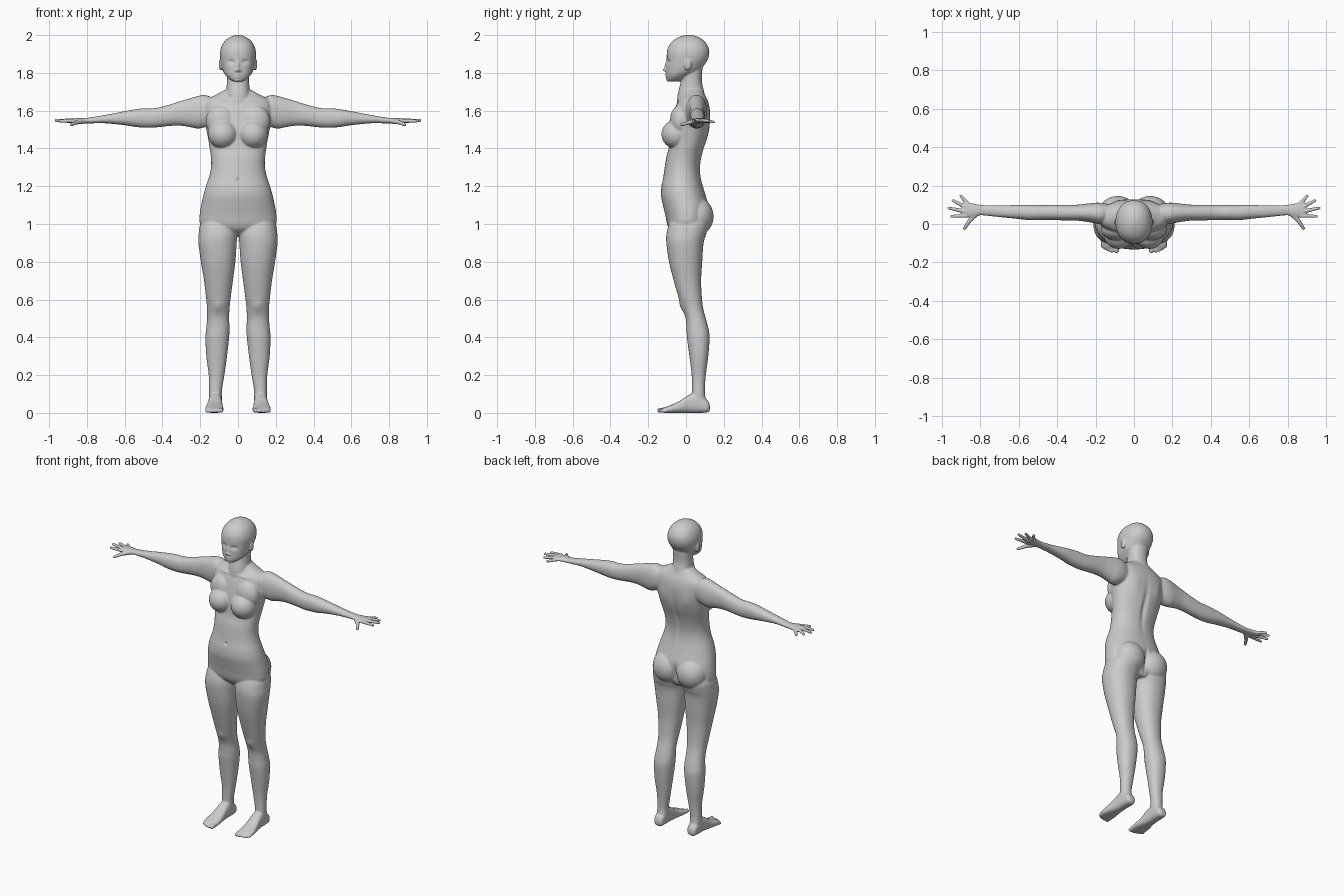
import bpy, bmesh, math
from mathutils import Vector, Matrix

bm = bmesh.new()
AXES = {'X': (0, 1, 2), 'Y': (1, 0, 2), 'Z': (2, 0, 1)}


def spline(rows, steps=4):
    out = []
    for i in range(len(rows) - 1):
        p0, p1, p2, p3 = rows[max(i - 1, 0)], rows[i], rows[i + 1], rows[min(i + 2, len(rows) - 1)]
        for k in range(steps):
            t = k / steps
            out.append([b + 0.5 * t * (c - a + t * (2 * a - 5 * b + 4 * c - d + t * (3 * (b - c) + d - a)))
                        for a, b, c, d in zip(p0, p1, p2, p3)])
    return out + [rows[-1]]


def loft(axis, rows, n=2.2, seg=48):
    """Rows: position on axis, then low/high bounds on the other two axes."""
    ax, ia, ib = AXES[axis]
    rings = []
    for t, a0, a1, b0, b1 in spline(rows):
        ring = []
        for k in range(seg):
            w = 2 * math.pi * k / seg
            c, s = math.cos(w), math.sin(w)
            co = [0, 0, 0]
            co[ax] = t
            co[ia] = (a0 + a1) / 2 + (a1 - a0) / 2 * math.copysign(abs(c) ** (2 / n), c)
            co[ib] = (b0 + b1) / 2 + (b1 - b0) / 2 * math.copysign(abs(s) ** (2 / n), s)
            ring.append(bm.verts.new(co))
        rings.append(ring)
    for r, q in zip(rings, rings[1:]):
        for k in range(seg):
            j = (k + 1) % seg
            bm.faces.new((r[k], r[j], q[j], q[k]))
    bm.faces.new(rings[0])
    bm.faces.new(rings[-1])


def centred(rows):
    return [(z, -w, w, f, b) for z, w, f, b in rows]


def ball(pos, radii):
    m = Matrix.Translation(pos) @ Matrix.Diagonal((*radii, 1))
    bmesh.ops.create_uvsphere(bm, u_segments=32, v_segments=20, radius=1, matrix=m)


def digit(a, b, r1, r2):
    a, b = Vector(a), Vector(b)
    d = b - a
    m = Matrix.Translation((a + b) / 2) @ d.to_track_quat('Z', 'Y').to_matrix().to_4x4()
    bmesh.ops.create_cone(bm, cap_ends=True, segments=16, radius1=r1, radius2=r2, depth=d.length, matrix=m)
    ball(a, (r1,) * 3)
    ball(b, (r2,) * 3)


# arm and palm
loft('X', [(.12, .02, .10, 1.54, 1.66), (.17, 0, .11, 1.515, 1.682), (.21, .005, .11, 1.505, 1.678),
           (.25, .012, .105, 1.512, 1.667), (.30, .018, .10, 1.52, 1.652), (.35, .018, .10, 1.52, 1.636),
           (.40, .02, .10, 1.515, 1.622), (.45, .02, .10, 1.51, 1.612), (.50, .02, .10, 1.51, 1.612),
           (.55, .02, .10, 1.515, 1.606), (.60, .026, .10, 1.523, 1.597), (.70, .036, .096, 1.533, 1.578),
           (.77, .043, .098, 1.533, 1.566), (.80, .045, .10, 1.533, 1.562), (.83, .038, .105, 1.533, 1.562),
           (.86, .035, .11, 1.533, 1.56), (.885, .045, .108, 1.536, 1.558)])
# fingers and thumb
for a, b in [((.872, .043, 1.547), (.950, .040, 1.545)), ((.876, .064, 1.549), (.963, .083, 1.548)),
             ((.874, .086, 1.548), (.942, .122, 1.545)), ((.862, .101, 1.546), (.902, .146, 1.54))]:
    digit(a, b, .0115, .0085)
digit((.82, .055, 1.545), (.858, .014, 1.537), .015, .0115)
digit((.858, .014, 1.537), (.882, -.023, 1.526), .0115, .009)
# leg
loft('Z', [(1.06, .03, .17, -.06, .09), (1.0, .01, .20, -.09, .115), (.95, .003, .208, -.103, .108),
           (.90, .007, .21, -.104, .093), (.80, .014, .196, -.09, .086), (.70, .027, .18, -.065, .08),
           (.60, .04, .168, -.036, .085), (.55, .045, .164, -.018, .092), (.50, .047, .164, -.002, .105),
           (.45, .045, .168, .003, .118), (.40, .047, .172, .005, .125), (.30, .058, .168, .018, .118),
           (.20, .072, .155, .03, .105), (.12, .085, .153, .032, .10), (.07, .085, .153, .03, .105),
           (.03, .087, .152, .03, .11)])
# foot and toes
loft('Y', [(.126, .105, .137, .015, .04), (.115, .09, .15, .003, .065), (.08, .086, .154, 0, .09),
           (.04, .085, .156, 0, .105), (0, .083, .16, 0, .086), (-.04, .08, .168, 0, .06),
           (-.08, .076, .174, 0, .042), (-.11, .077, .172, 0, .03), (-.123, .082, .166, .002, .025)], n=2.6)
for x, y, r in [(.091, -.139, .0135), (.114, -.14, .0105), (.132, -.135, .01), (.149, -.127, .0095),
                (.164, -.116, .009)]:
    digit((x, -.09, .018), (x, y, r), r, r)
# breast, buttock and ear
ball((.08, -.053, 1.475), (.078, .077, .076))
ball((.09, -.03, 1.545), (.08, .055, .085))
ball((.085, .06, 1.04), (.098, .086, .10))
ball((.091, .008, 1.845), (.011, .021, .033))

# mirror all side parts
dup = bmesh.ops.duplicate(bm, geom=bm.verts[:] + bm.edges[:] + bm.faces[:])['geom']
for v in dup:
    if isinstance(v, bmesh.types.BMVert):
        v.co.x *= -1

# torso
loft('Z', centred([(.94, .08, -.05, .08), (.97, .15, -.085, .10), (1.0, .20, -.10, .11), (1.05, .203, -.11, .12),
                   (1.1, .195, -.122, .12), (1.15, .184, -.132, .105), (1.2, .17, -.13, .09),
                   (1.25, .153, -.12, .078), (1.3, .143, -.113, .075), (1.35, .143, -.105, .082),
                   (1.4, .15, -.092, .095), (1.45, .158, -.087, .112), (1.5, .168, -.085, .123),
                   (1.55, .178, -.075, .127), (1.6, .18, -.062, .127), (1.64, .178, -.048, .12),
                   (1.665, .155, -.035, .11), (1.685, .115, -.02, .10), (1.71, .07, -.015, .09)]))
# neck
loft('Z', centred([(1.62, .075, -.05, .11), (1.68, .066, -.045, .10), (1.72, .061, -.036, .091),
                   (1.76, .059, -.027, .084), (1.84, .06, -.02, .088)]))
# head
loft('Z', centred([(1.755, .028, -.097, -.04), (1.77, .05, -.102, 0), (1.79, .068, -.104, .03),
                   (1.81, .079, -.104, .07), (1.84, .087, -.104, .096), (1.87, .093, -.102, .115),
                   (1.90, .096, -.102, .123), (1.93, .091, -.097, .121), (1.96, .077, -.08, .105),
                   (1.982, .055, -.053, .08), (1.996, .028, -.02, .05), (2.002, .006, .01, .02)]))

# fuse the parts into one skin
bmesh.ops.recalc_face_normals(bm, faces=bm.faces[:])
src = bpy.data.meshes.new("body_parts")
bm.to_mesh(src)
bm.free()
body = bpy.data.objects.new("body", src)
bpy.context.collection.objects.link(body)
rem = body.modifiers.new("fuse", 'REMESH')
rem.mode = 'VOXEL'
rem.voxel_size = .005
smo = body.modifiers.new("soften", 'SMOOTH')
smo.factor = .5
smo.iterations = 6
skin = bpy.data.meshes.new_from_object(body.evaluated_get(bpy.context.evaluated_depsgraph_get()))
body.modifiers.clear()
body.data = skin

# sculpted details: centre, falloff radii, shift along y (x is mirrored)
details = [
    ((.036, -.095, 1.857), (.017, .03, .011), .012),    # eye socket
    ((.037, -.09, 1.855), (.010, .03, .006), -.006),    # eyeball
    ((0, -.105, 1.816), (.010, .03, .010), -.018),      # nose tip
    ((0, -.10, 1.84), (.008, .03, .018), -.010),        # nose bridge
    ((.013, -.10, 1.811), (.006, .03, .006), -.006),    # nostril
    ((0, -.105, 1.791), (.018, .03, .005), -.007),      # upper lip
    ((0, -.105, 1.778), (.016, .03, .005), -.007),      # lower lip
    ((0, -.10, 1.761), (.016, .03, .009), -.005),       # chin
    ((.093, -.01, 1.845), (.02, .006, .02), .004),      # ear front edge
    ((0, -.12, 1.232), (.007, .03, .009), .010),        # navel
    ((.07, -.05, 1.655), (.045, .04, .007), -.005),     # collarbone
    ((.105, -.03, .56), (.026, .03, .03), -.008),       # kneecap
    ((0, .10, 1.4), (.016, .05, .13), -.010),           # spine groove
    ((.085, .12, 1.53), (.04, .05, .06), .006),         # shoulder blade
    ((0, .13, 1.03), (.012, .05, .06), -.018),          # buttock cleft
]
details += [((-c[0], c[1], c[2]), r, d) for c, r, d in details if c[0]]
for v in skin.vertices:
    x, y, z = v.co
    dy = 0
    for (cx, cy, cz), (rx, ry, rz), d in details:
        if abs(z - cz) < 3 * rz:
            dy += d * math.exp(-((x - cx) / rx) ** 2 - ((y - cy) / ry) ** 2 - ((z - cz) / rz) ** 2)
    v.co.y = y + dy
skin.shade_smooth()
